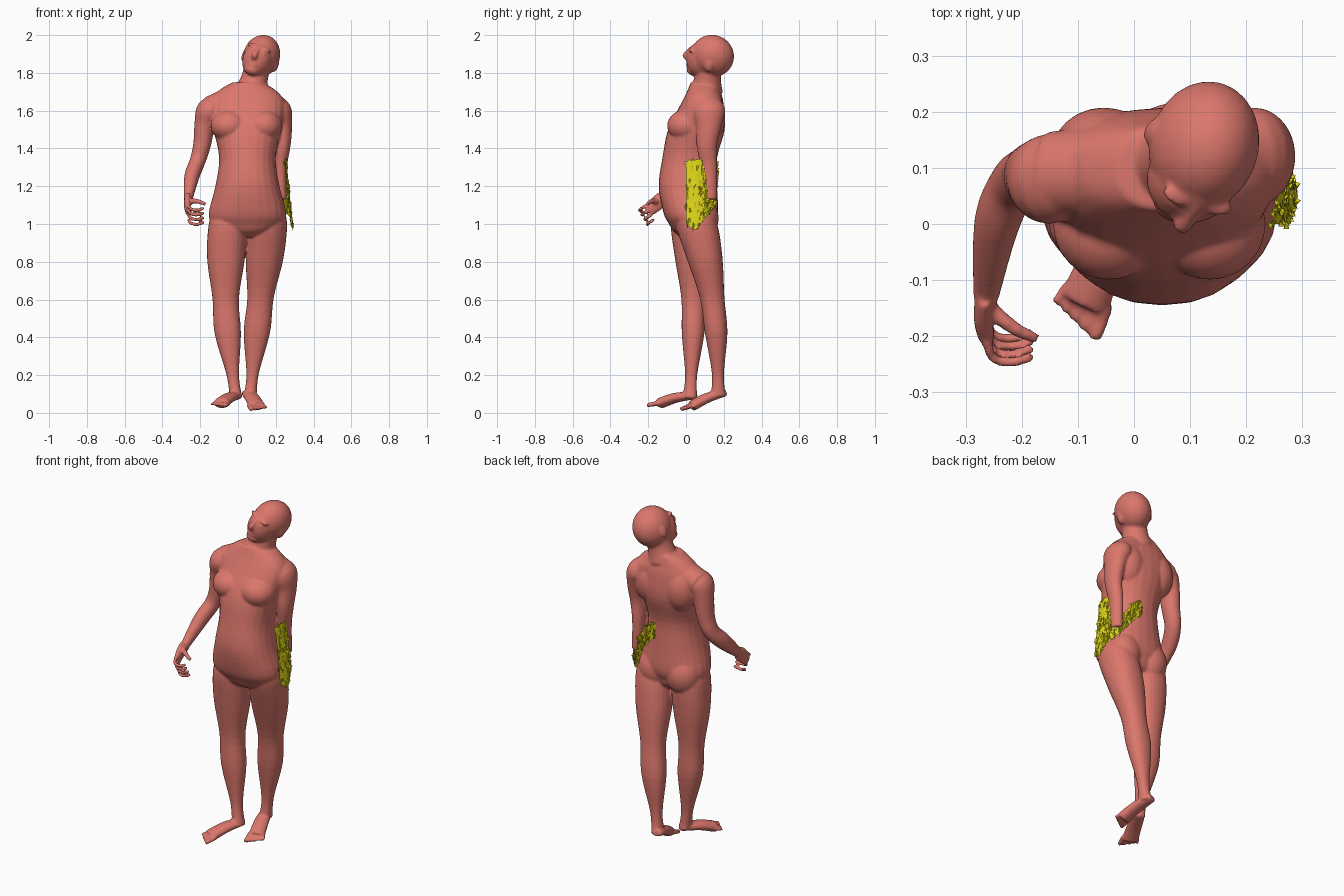
import bpy, bmesh, math, random
from mathutils import Vector, Matrix, Euler

cube = bpy.data.objects.get("Cube")
if cube:
    bpy.data.objects.remove(cube)


def material(name, *colour):
    mat = bpy.data.materials.new(name)
    mat.use_nodes = True
    mat.diffuse_color = (*colour, 1)
    shader = mat.node_tree.nodes["Principled BSDF"]
    shader.inputs["Base Color"].default_value = (*colour, 1)
    return mat


def add_object(name, bm, mat):
    mesh = bpy.data.meshes.new(name)
    bm.to_mesh(mesh)
    bm.free()
    mesh.materials.append(mat)
    obj = bpy.data.objects.new(name, mesh)
    bpy.context.collection.objects.link(obj)
    return obj


def refine(rows, steps=4):
    """Pass a smooth curve through rows of numbers."""
    rows = [Vector(row) for row in rows]
    result = []
    for i, (start, end) in enumerate(zip(rows, rows[1:])):
        before, after = rows[max(i - 1, 0)], rows[min(i + 2, len(rows) - 1)]
        leave, arrive = (end - before) / 2, (after - start) / 2
        for step in range(steps):
            t = step / steps
            blend = t * t * (3 - 2 * t)
            result.append(start.lerp(end, blend) + leave * t * (1 - t) ** 2
                          - arrive * t * t * (1 - t))
    return result + [rows[-1]]


def ellipse(centre, side, up, power=1, count=24):
    ring = []
    for i in range(count):
        angle = math.tau * i / count
        c, s = math.cos(angle), math.sin(angle)
        ring.append(centre + side * math.copysign(abs(c) ** power, c)
                    + up * math.copysign(abs(s) ** power, s))
    return ring


def loft(bm, rings):
    loops = [[bm.verts.new(point) for point in ring] for ring in rings]
    for low, high in zip(loops, loops[1:]):
        for i in range(len(low)):
            bm.faces.new((low[i - 1], low[i], high[i], high[i - 1]))
    bm.faces.new(loops[0])
    bm.faces.new(loops[-1])


def stack(bm, sections):
    """Level sections: centre, half width and half depth."""
    loft(bm, [ellipse(Vector((x, y, z)), Vector((width, 0, 0)), Vector((0, depth, 0)), .9)
              for x, y, z, width, depth in refine(sections)])


def tube(bm, points, reference=(0, 0, 1), flatness=1):
    """Path of points with a radius; flatness scales the second axis."""
    rows = refine(points)
    rings = []
    for i, row in enumerate(rows):
        change = rows[min(i + 1, len(rows) - 1)] - rows[max(i - 1, 0)]
        tangent = Vector(change[:3]).normalized()
        side = tangent.cross(Vector(reference)).normalized()
        up = side.cross(tangent)
        radius = row[3]
        rings.append(ellipse(Vector(row[:3]), side * radius, up * radius * flatness))
    loft(bm, rings)


def ball(bm, centre, radii, frame=Matrix()):
    place = frame @ Matrix.Translation(centre) @ Matrix.Diagonal((*radii, 1))
    bmesh.ops.create_uvsphere(bm, u_segments=24, v_segments=16, radius=1, matrix=place)


skin = material("skin", .71, .185, .15)
yellow = material("yellow", .74, .67, .01)
body = bmesh.new()
BACK = (0, 1, 0)
SIDEWAYS = (1, 0, 0)

# Torso: centre depth, height, half width, half depth
torso = [
    (.04, .93, .05, .06), (.035, .96, .13, .1), (.03, 1, .185, .12),
    (.025, 1.06, .205, .145), (.01, 1.2, .17, .155), (.02, 1.35, .15, .145),
    (.055, 1.5, .18, .15), (.085, 1.63, .2, .115), (.095, 1.7, .16, .09),
    (.1, 1.75, .08, .075)]
stack(body, [(.05, *section) for section in torso])

# Chest, shoulder blades and buttocks
for side in (-.09, .09):
    ball(body, (.045 + side, 0, 1.52), (.1, .1, .085))
    ball(body, (.045 + side * 1.1, .12, 1.56), (.095, .088, .13))
    ball(body, (.05 + side, .075, 1.03), (.1, .098, .12))

# Collar line and neck
tube(body, [(-.15, .09, 1.61, .065), (-.05, .095, 1.65, .07), (.045, .1, 1.67, .075),
            (.14, .11, 1.65, .07), (.22, .12, 1.6, .065)], BACK, 1.15)
tube(body, [(.07, .11, 1.7, .085), (.09, .115, 1.78, .07), (.11, .13, 1.87, .07)], BACK)

# Legs: one shared profile along a bowed line from hip to ankle
leg_profile = [(-.1, .07, .07), (0, .1, .11), (.2, .1, .095), (.43, .07, .065),
               (.63, .07, .06), (.87, .033, .032), (1, .034, .04)]


def leg(hip, ankle, bow):
    hip, ankle, bow = Vector(hip), Vector(ankle), Vector(bow)
    stack(body, [(*(hip + (ankle - hip) * t + bow * math.sin(math.pi * t)), width, depth)
                 for t, width, depth in leg_profile])


# Feet: an arched wedge ending in a fan of five toes
def foot(heel, tip, inner):
    heel, tip = Vector(heel), Vector(tip)
    shape = [(0, .028), (.25, .036), (.6, .042), (1, .045)]
    arch = Vector((0, 0, .012))
    tube(body, [(*(heel.lerp(tip, t) + arch * math.sin(math.pi * t)), radius)
                for t, radius in shape], flatness=.65)
    forward = (tip - heel).normalized()
    across = Vector((-forward.y, forward.x, 0)).normalized() * inner
    for i in range(-2, 3):
        root = tip - across * .02 * i - forward * .015
        end = root + forward * (.053 - .007 * i) - across * .003 * i
        size = .0105 - .001 * i
        tube(body, [(*root, size), (*end, size)])


leg((-.055, .03, 1), (-.01, .02, .08), (-.03, .015, 0))
foot((0, .05, .09), (-.09, -.14, .05), 1)
leg((.16, .055, 1), (.065, .17, .09), (0, .035, 0))
foot((.045, .21, .105), (.1, .03, .036), -1)

# Arms
tube(body, [
    (-.1, .09, 1.63, .05), (-.15, .08, 1.6, .07), (-.175, .085, 1.53, .056),
    (-.19, .085, 1.42, .047), (-.215, .07, 1.33, .042), (-.245, 0, 1.25, .04),
    (-.264, -.13, 1.13, .023)], BACK, 1.15)
tube(body, [
    (.17, .12, 1.64, .05), (.215, .12, 1.6, .068), (.235, .12, 1.52, .052),
    (.237, .11, 1.42, .042), (.226, .12, 1.3, .034), (.23, .125, 1.13, .03)], BACK, 1.3)

# Right hand with curled fingers and thumb
tube(body, [(-.264, -.12, 1.14, .018), (-.268, -.165, 1.1, .018),
            (-.264, -.2, 1.07, .015)], flatness=2.2)
finger = [Vector(point) for point in (
    (-.262, .03, .015), (-.25, 0, -.005), (-.215, -.006, -.012), (-.18, .005, 0))]
for i in range(4):
    knuckle = Vector((0, -.24 + .014 * i, 1.085 - .025 * i))
    tube(body, [(*(knuckle + joint), .0095) for joint in finger])
tube(body, [(-.258, -.15, 1.12, .016), (-.215, -.185, 1.12, .013),
            (-.172, -.205, 1.105, .01)])

# Head, turned and tilted: skull, face, jaw, chin, lips, nose
turn = Euler([math.radians(angle) for angle in (-10, 18, -15)]).to_matrix().to_4x4()
head = Matrix.Translation((.125, .14, 1.89)) @ turn
ball(body, (0, 0, 0), (.096, .116, .113), head)
ball(body, (0, -.056, -.03), (.078, .082, .1), head)
ball(body, (0, -.06, -.075), (.064, .062, .045), head)
ball(body, (0, -.092, -.095), (.042, .04, .03), head)
for height in (-.064, -.077):
    ball(body, (0, -.122, height), (.025, .014, .007), head)
nose = [(-.115, .03, .009), (-.133, .005, .011), (-.146, -.025, .016), (-.122, -.035, .016)]
tube(body, [(*(head @ Vector((0, y, z))), radius) for y, z, radius in nose], SIDEWAYS)

# Brows, eyes and ears
for side in (-1, 1):
    ball(body, (side * .034, -.103, .028), (.034, .02, .01), head)
    ball(body, (side * .034, -.112, .003), (.016, .014, .007), head)
    ball(body, (side * .09, .005, -.025), (.013, .024, .036), head)

# Fuse the parts into one continuous skin
bmesh.ops.recalc_face_normals(body, faces=body.faces[:])
figure = add_object("body", body, skin)
fuse = figure.modifiers.new("fuse", "REMESH")
fuse.mode = "VOXEL"
fuse.voxel_size = .006
fuse.use_smooth_shade = True
soften = figure.modifiers.new("soften", "SMOOTH")
soften.factor = .5
soften.iterations = 8

# Bristly patch from the left hip round to the back: position, bottom, top
columns = refine([
    (.262, 0, 1, 1.33), (.272, .05, .97, 1.34), (.266, .09, 1.02, 1.33),
    (.258, .11, 1.04, 1.2), (.22, .15, 1.09, 1.2), (.17, .16, 1.16, 1.28),
    (.1, .165, 1.25, 1.33)])


def on_patch(column, t):
    x, y, bottom, top = column
    z = bottom + (top - bottom) * t
    return Vector((x + (1.17 - z) * .1, y, z))


patch = bmesh.new()
rows = 10
grid = [[patch.verts.new(on_patch(column, j / rows)) for j in range(rows + 1)]
        for column in columns]
for near, far in zip(grid, grid[1:]):
    for j in range(rows):
        patch.faces.new((near[j], far[j], far[j + 1], near[j + 1]))

rng = random.Random(4)
for _ in range(260):
    i = rng.randrange(len(columns) - 1)
    spot = on_patch(columns[i].lerp(columns[i + 1], rng.random()), rng.random())
    way = Vector((rng.uniform(-.1, .3), rng.uniform(-.5, .4), -1))
    spin = way.to_track_quat("Z", "Y").to_matrix().to_4x4()
    bmesh.ops.create_cone(patch, segments=3, radius1=.006, radius2=0, depth=.04,
                          cap_ends=True, matrix=Matrix.Translation(spot) @ spin)
add_object("bristle_patch", patch, yellow)
